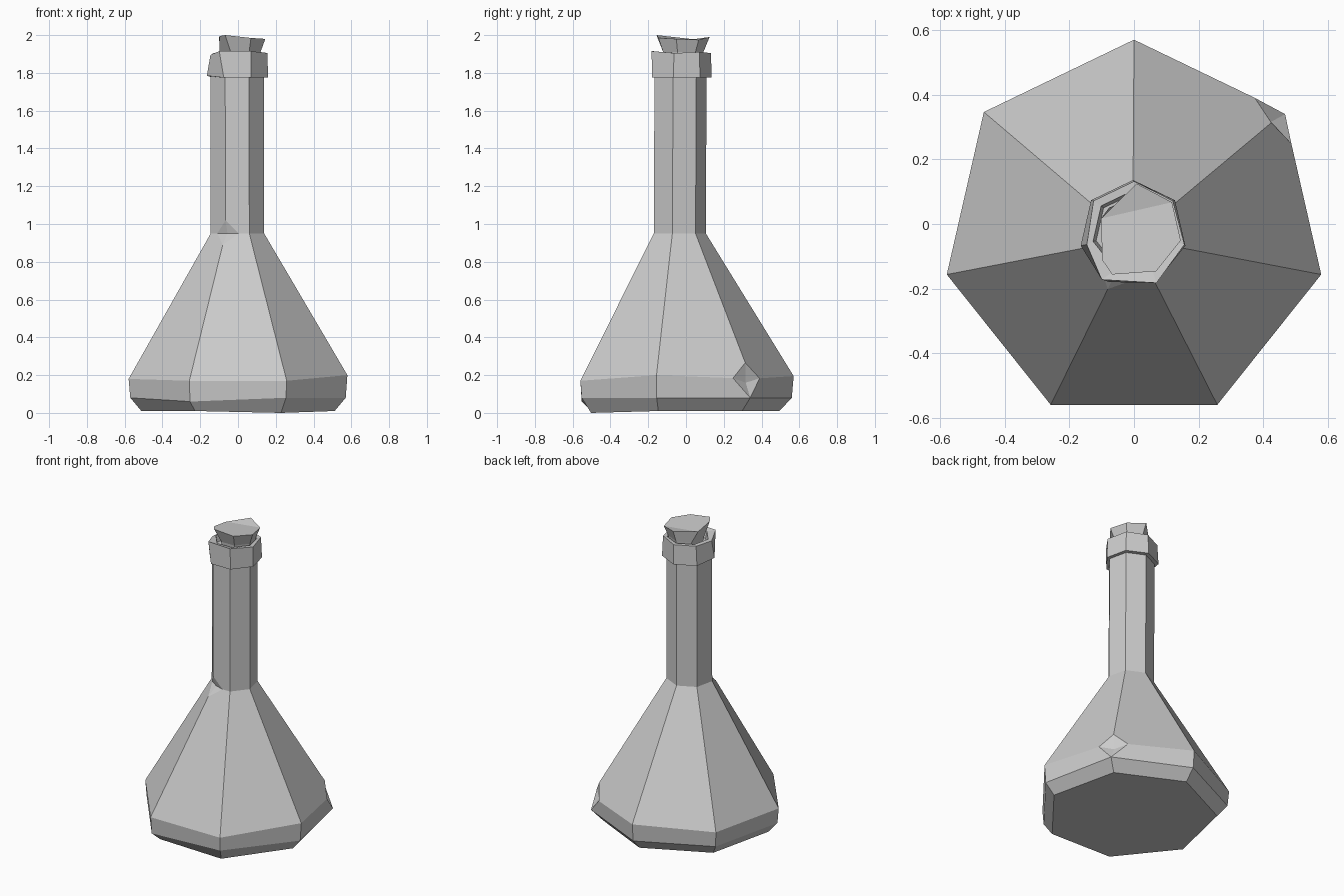
import bpy, bmesh, math
from mathutils import Vector

SIDES = 7

cube = bpy.data.objects.get("Cube")
if cube:
    bpy.data.objects.remove(cube, do_unlink=True)

grey = bpy.data.materials.new("stone_grey")
grey.use_nodes = True
colour = (0.6, 0.6, 0.6, 1)
grey.diffuse_color = colour
grey.node_tree.nodes["Principled BSDF"].inputs["Base Color"].default_value = colour


def loft(rings, nudges):
    """Seven-sided lathe; each ring is (radius, centre x, centre y, height)."""
    bm = bmesh.new()
    grid = []
    for i, (radius, cx, cy, z) in enumerate(rings):
        row = []
        for k in range(SIDES):
            a = math.pi / 2 + math.tau * k / SIDES
            p = Vector((cx + radius * math.cos(a), cy + radius * math.sin(a), z))
            row.append(bm.verts.new(p + Vector(nudges.get((i, k), (0, 0, 0)))))
        grid.append(row)
    for low, high in zip(grid, grid[1:]):
        for k in range(SIDES):
            n = (k + 1) % SIDES
            bm.faces.new((low[k], low[n], high[n], high[k]))
    bm.faces.new(grid[0][::-1])
    bm.faces.new(grid[-1])
    return bm, grid


def chip(bm, vert, size, move):
    """Knock a corner in: cut its edges, join the cuts, then move the corner."""
    for edge in list(vert.link_edges):
        length = edge.calc_length()
        if length > size * 1.3:
            bmesh.utils.edge_split(edge, vert, size / length)
    for face in list(vert.link_faces):
        ring = list(face.verts)
        i = ring.index(vert)
        bmesh.utils.face_split(face, ring[i - 1], ring[(i + 1) % len(ring)])
    vert.co += Vector(move)


def finish(bm, name):
    bmesh.ops.recalc_face_normals(bm, faces=bm.faces)
    mesh = bpy.data.meshes.new(name)
    bm.to_mesh(mesh)
    bm.free()
    mesh.materials.append(grey)
    obj = bpy.data.objects.new(name, mesh)
    bpy.context.collection.objects.link(obj)


# Bottle body and neck, with a chipped shoulder and a chipped neck base
bm, grid = loft(
    [(0.525, 0, -0.03, 0.01), (0.585, 0, -0.025, 0.08), (0.594, 0, -0.024, 0.18),
     (0.145, -0.003, -0.04, 0.95), (0.145, -0.005, -0.036, 1.8)],
    {(0, 4): (0, 0, -0.01), (1, 3): (0, 0, -0.02), (1, 6): (0.01, 0, 0),
     (2, 5): (0, 0, 0.02), (2, 0): (0, 0, 0.015), (2, 3): (0, 0, -0.01),
     (2, 4): (0, 0, -0.01)})
chip(bm, grid[2][6], 0.1, (-0.04, -0.03, -0.02))
chip(bm, grid[3][3], 0.07, (0.01, 0.02, 0))
finish(bm, "bottle")

# Collar around the mouth, with a shallow recess on top
bm, grid = loft(
    [(0.166, -0.003, -0.03, 1.775), (0.16, 0, -0.028, 1.905),
     (0.13, 0, -0.025, 1.905), (0.12, 0, -0.025, 1.86)],
    {(1, 3): (-0.03, 0.0, 0.01), (1, 4): (0, -0.01, 0.01), (0, 2): (0, 0, 0.01),
     (1, 2): (0.01, 0, -0.01), (1, 6): (-0.005, 0, 0.005)})
finish(bm, "collar")

# Stopper, with an uneven top
bm, grid = loft(
    [(0.105, 0.01, -0.02, 1.85), (0.112, 0.01, -0.02, 1.91), (0.14, 0.008, -0.02, 1.98)],
    {(2, 0): (0, 0.005, 0.01), (2, 1): (0, -0.05, -0.005), (2, 2): (0.03, -0.06, 0.015),
     (2, 3): (-0.015, -0.01, 0.02), (2, 4): (0, 0, 0.005), (2, 6): (0, 0, -0.005)})
bmesh.ops.connect_verts(bm, verts=[grid[2][1], grid[2][6]])
finish(bm, "stopper")
